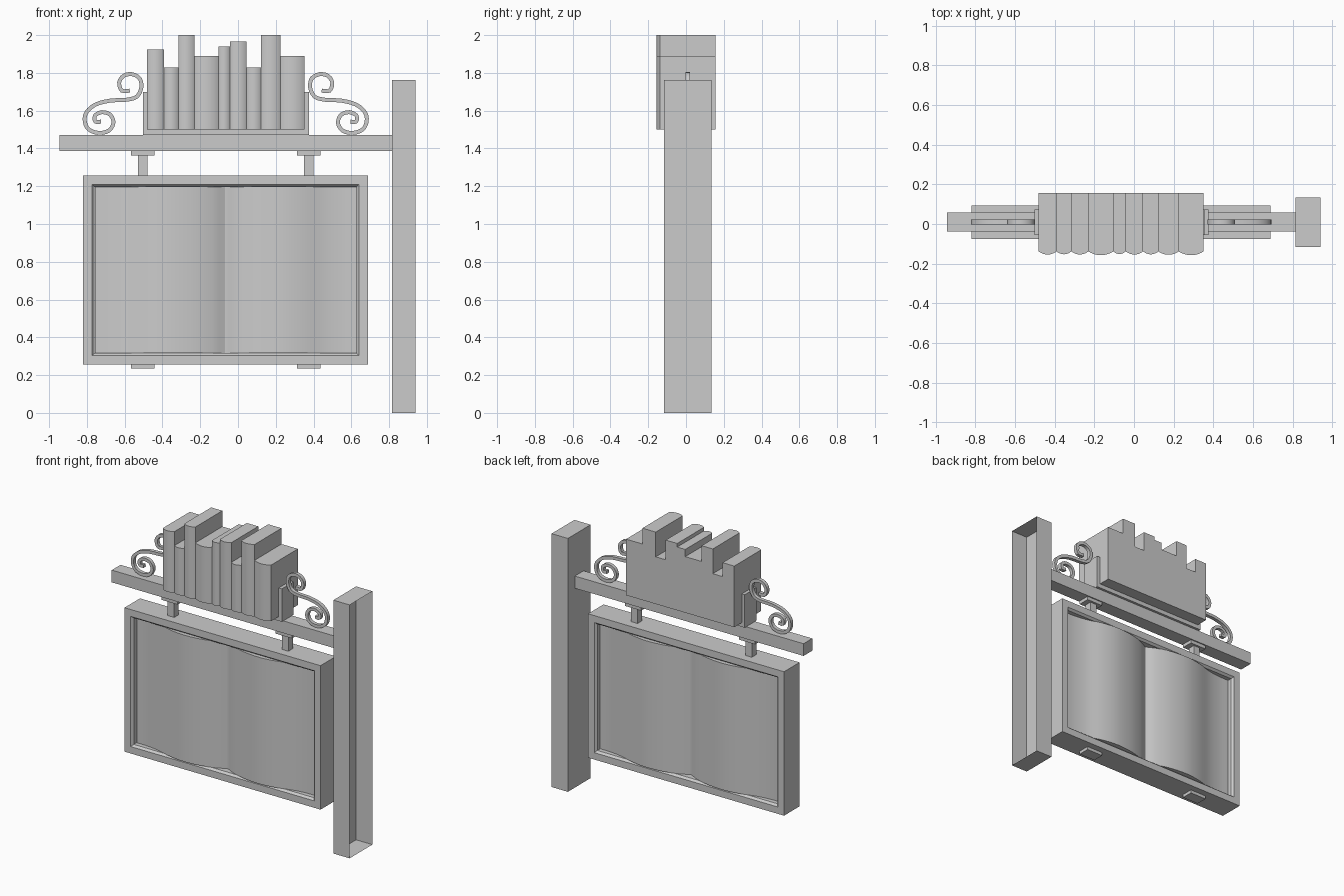
import bpy, bmesh, math
from mathutils import Vector

cube = bpy.data.objects.get("Cube")
if cube:
    bpy.data.objects.remove(cube, do_unlink=True)

grey = bpy.data.materials.new("plain_grey")
grey.use_nodes = True
grey.diffuse_color = (0.6, 0.6, 0.6, 1)
grey.node_tree.nodes["Principled BSDF"].inputs["Base Color"].default_value = (0.6, 0.6, 0.6, 1)

CX = -0.065   # middle of the hanging sign
CY = 0.009    # middle of its thickness


def skin(name, rings, closed=False, smooth=False, drop=None):
    """Join equal rings of points; cap the ends unless closed. drop deletes faces by normal."""
    bm = bmesh.new()
    loops = [[bm.verts.new(p) for p in ring] for ring in rings]
    n = len(loops[0])
    pairs = list(zip(loops, loops[1:]))
    if closed:
        pairs.append((loops[-1], loops[0]))
    else:
        bm.faces.new(loops[0])
        bm.faces.new(loops[-1])
    for a, b in pairs:
        for i in range(n):
            j = (i + 1) % n
            bm.faces.new((a[i], a[j], b[j], b[i]))
    bmesh.ops.recalc_face_normals(bm, faces=bm.faces)
    if drop:
        gone = [f for f in bm.faces if f.normal.dot(Vector(drop)) > 0.9]
        bmesh.ops.delete(bm, geom=gone, context='FACES')
    mesh = bpy.data.meshes.new(name)
    bm.to_mesh(mesh)
    bm.free()
    mesh.materials.append(grey)
    obj = bpy.data.objects.new(name, mesh)
    bpy.context.collection.objects.link(obj)
    if smooth:
        bpy.ops.object.select_all(action='DESELECT')
        obj.select_set(True)
        bpy.context.view_layer.objects.active = obj
        bpy.ops.object.shade_smooth_by_angle(angle=math.radians(30))
    return obj


def prism(name, outline, z0, z1, **kw):
    return skin(name, [[(x, y, z) for x, y in outline] for z in (z0, z1)], **kw)


def box(name, x0, x1, half_y, z0, z1, **kw):
    y0, y1 = CY - half_y, CY + half_y
    return prism(name, [(x0, y0), (x1, y0), (x1, y1), (x0, y1)], z0, z1, **kw)


def spline(points, steps):
    """Smooth path through the points."""
    p = [Vector(q) for q in points]
    p = [2 * p[0] - p[1]] + p + [2 * p[-1] - p[-2]]
    out = []
    for a, b, c, d in zip(p, p[1:], p[2:], p[3:]):
        for k in range(steps):
            t = k / steps
            out.append(0.5 * (2 * b + (c - a) * t + (2 * a - 5 * b + 4 * c - d) * t * t
                              + (3 * b - a - 3 * c + d) * t ** 3))
    return out + [p[-2]]


# Post, open on its outer side, and the cross beam
box("post", 0.815, 0.94, 0.125, 0, 1.762, drop=(1, 0, 0))
box("beam", -0.944, 0.815, 0.048, 1.386, 1.471)

# Hangers, their brackets and the feet under the frame
for side, x in (("right", -0.505), ("left", 0.374)):
    box(side + "_hanger", x - 0.025, x + 0.025, 0.025, 1.25, 1.37)
    box(side + "_bracket", x - 0.062, x + 0.062, 0.04, 1.362, 1.387)
    box(side + "_foot", x - 0.062, x + 0.062, 0.04, 0.234, 0.257)


# Frame with an opening that narrows towards its middle
def frame_ring(inset, y):
    x0, x1, z0, z1 = -0.82 + inset, 0.688 - inset, 0.256 + inset, 1.257 - inset
    return [(x0, CY + y, z0), (x1, CY + y, z0), (x1, CY + y, z1), (x0, CY + y, z1)]


skin("sign_frame", [frame_ring(i, y) for i, y in (
    (0, -0.085), (0.048, -0.085), (0.061, -0.07), (0.061, 0.07), (0.048, 0.085), (0, 0.085))],
    closed=True)

# Open book pages, bulging on the front and on the back
half_page = spline([(0.005, 0.03), (0.07, 0.062), (0.17, 0.09), (0.29, 0.101), (0.4, 0.088),
                    (0.52, 0.055), (0.61, 0.042), (0.692, 0.04)], 5)
for side, s in (("right", -1), ("left", 1)):
    front = [(CX + s * p.x, CY - p.y) for p in half_page]
    back = [(CX + s * p.x, CY + p.y) for p in reversed(half_page)]
    prism(side + "_page", front + back, 0.318, 1.198, smooth=True)
box("page_fold", CX - 0.006, CX + 0.006, 0.03, 0.318, 1.198)

# Tray holding the row of books
box("tray_base", -0.503, 0.376, 0.065, 1.471, 1.5)
box("tray_right_end", -0.503, -0.48, 0.065, 1.5, 1.7)
box("tray_left_end", 0.352, 0.376, 0.065, 1.5, 1.7)

# Books with rounded spines: width and top height
x = -0.481
books = [(0.09, 1.925), (0.075, 1.828), (0.086, 2.0), (0.126, 1.89), (0.062, 1.94),
         (0.088, 1.965), (0.077, 1.828), (0.102, 2.0), (0.126, 1.89)]
for i, (w, top) in enumerate(books):
    bulge = 0.008 + 0.09 * w
    spine = [(x + w * k / 12, -0.138 - bulge * math.sin(math.pi * k / 12) ** 0.8)
             for k in range(13)]
    prism(f"book_{i + 1}", spine + [(x + w, 0.157), (x, 0.157)], 1.5, top, smooth=True)
    x += w

# Wrought scrolls: offset from the sign's middle, and height
path = spline([(0.508, 1.706), (0.55, 1.706), (0.564, 1.749), (0.54, 1.785), (0.496, 1.793),
               (0.455, 1.77), (0.447, 1.722), (0.47, 1.675), (0.523, 1.658), (0.612, 1.653),
               (0.69, 1.632), (0.738, 1.59), (0.746, 1.542), (0.724, 1.5), (0.671, 1.482),
               (0.618, 1.495), (0.594, 1.537), (0.612, 1.579), (0.655, 1.592),
               (0.692, 1.574), (0.69, 1.542), (0.66, 1.542)], 3)
for side, s in (("right", -1), ("left", 1)):
    rings = []
    for i, p in enumerate(path):
        t = (path[min(i + 1, len(path) - 1)] - path[max(i - 1, 0)]).normalized()
        n = Vector((-t.y, t.x)) * 0.0105
        rings.append([(CX + s * (p.x + e * n.x), CY + y, p.y + e * n.y)
                      for e, y in ((-1, -0.0125), (1, -0.0125), (1, 0.0125), (-1, 0.0125))])
    skin(side + "_scroll", rings, smooth=True)
